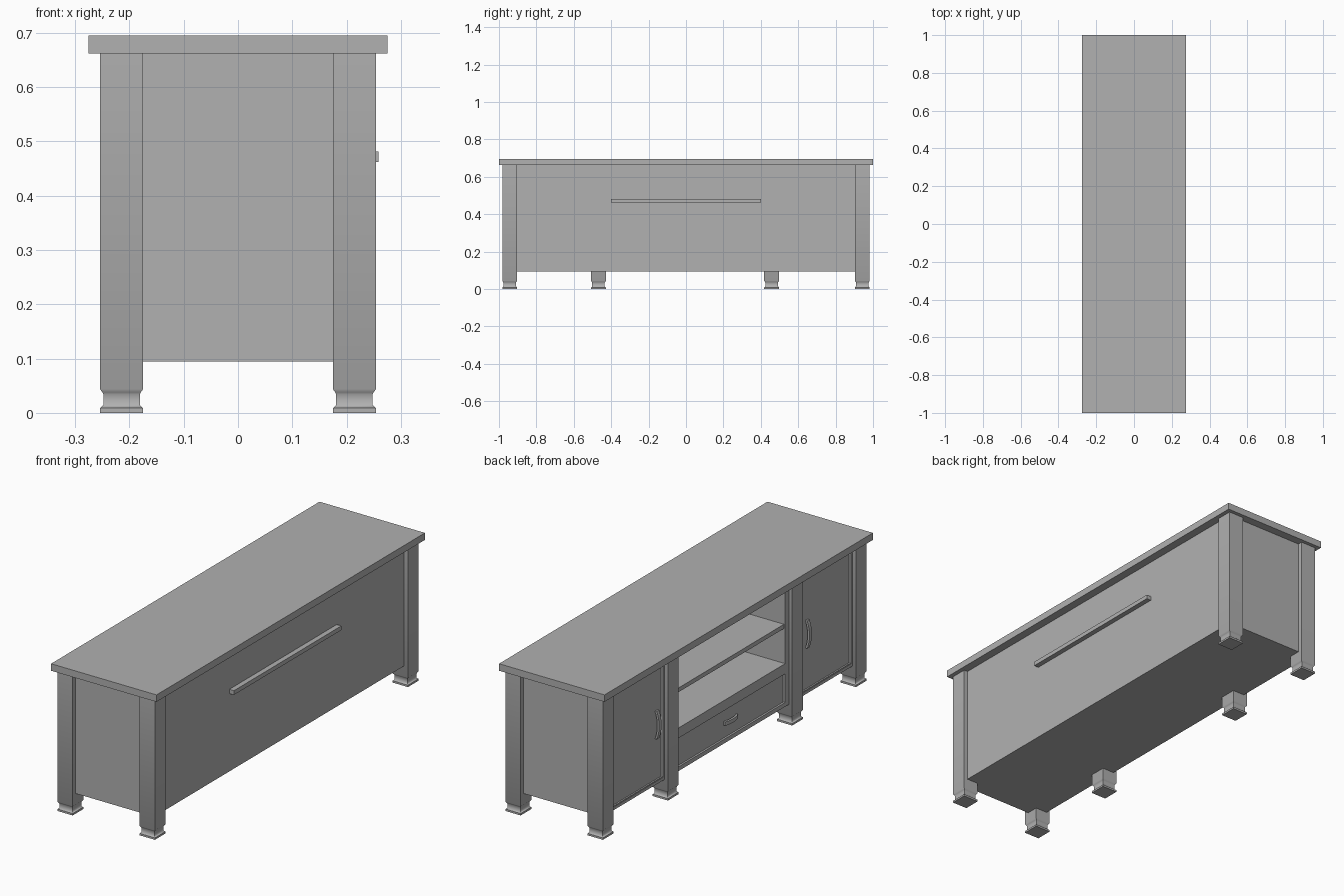
import bpy, bmesh, math
from mathutils import Vector

if "Cube" in bpy.data.objects:
    bpy.data.objects.remove(bpy.data.objects["Cube"])

# Dark neutral grey for the whole piece
GREY = bpy.data.materials.new("dark_grey")
GREY.diffuse_color = (.44, .44, .44, 1)
GREY.use_nodes = True
GREY.node_tree.nodes["Principled BSDF"].inputs["Base Color"].default_value = GREY.diffuse_color


def finish(name, bm, smooth=False):
    bmesh.ops.recalc_face_normals(bm, faces=bm.faces[:])
    me = bpy.data.meshes.new(name)
    bm.to_mesh(me)
    bm.free()
    me.materials.append(GREY)
    ob = bpy.data.objects.new(name, me)
    bpy.context.collection.objects.link(ob)
    if smooth:
        bpy.ops.object.select_all(action='DESELECT')
        ob.select_set(True)
        bpy.context.view_layer.objects.active = ob
        bpy.ops.object.shade_smooth_by_angle(angle=math.radians(42))
    return ob


def box(name, x0, x1, y0, y1, z0, z1):
    bm = bmesh.new()
    bmesh.ops.create_cube(bm, size=1)
    for v in bm.verts:
        v.co = Vector(((x0 + x1) / 2 + v.co.x * (x1 - x0),
                       (y0 + y1) / 2 + v.co.y * (y1 - y0),
                       (z0 + z1) / 2 + v.co.z * (z1 - z0)))
    return finish(name, bm)


BASE, TOP = .095, .6625


def loft(bm, rows):
    """Skin four-cornered sections and cap both ends."""
    for a, b in zip(rows, rows[1:]):
        for i in range(4):
            j = (i + 1) % 4
            bm.faces.new((a[i], a[j], b[j], b[i]))
    bm.faces.new(rows[0])
    bm.faces.new(rows[-1])


# (height, half width) steps of the square leg with its moulded foot
LEG = [(0, .0398), (.009, .0398), (.010, .0378), (.015, .0335),
       (.034, .0335), (.038, .0355), (.044, .0398), (TOP, .0398)]


def leg(name, x, y):
    bm = bmesh.new()
    loft(bm, [[bm.verts.new((x + sx * w, y + sy * w, z))
               for sx, sy in ((-1, -1), (1, -1), (1, 1), (-1, 1))] for z, w in LEG])
    return finish(name, bm, True)


def handle(name, x, y, z, length, depth, width, vertical):
    """Gently bowed bar standing out from the face towards -x."""
    n = 12
    bm = bmesh.new()
    rows = []
    for i in range(n + 1):
        t = i / n * 2 - 1
        d = depth * (1 - t * t)
        row = []
        for off, s in ((0, -1), (0, 1), (.010, 1), (.010, -1)):
            u, w = t * length / 2, s * width / 2
            p = (w, u) if vertical else (u, w)
            row.append(bm.verts.new((x - d - off, y + p[0], z + p[1])))
        rows.append(row)
    loft(bm, rows)
    return finish(name, bm, True)


def frame(name, y0, y1, z0, z1, side, rail):
    """Four bars around an opening on the door side."""
    a, b = -.237, -.215
    box(name + "_left_stile", a, b, y0, y0 + side, z0, z1)
    box(name + "_right_stile", a, b, y1 - side, y1, z0, z1)
    box(name + "_bottom_rail", a, b, y0 + side, y1 - side, z0, z0 + rail)
    box(name + "_top_rail", a, b, y0 + side, y1 - side, z1 - rail, z1)


# Top slab
box("top_slab", -.275, .275, -1, 1, TOP, .6955)

# Corner legs and the two middle legs on the door side
for x in (-.2145, .2145):
    for y in (-.9425, .9425):
        leg("corner_leg", x, y)
for y in (-.468, .458):
    leg("middle_leg", -.2145, y)

# Carcass panels
box("back_panel", .215, .235, -.96, .96, BASE, TOP)
box("bottom_panel", -.235, .215, -.96, .96, BASE, BASE + .018)
for s in (-1, 1):
    box("side_panel", -.215, .215, min(s * .96, s * .94), max(s * .96, s * .94), BASE, TOP)
    box("divider", -.235, .215, min(s * .4, s * .42), max(s * .4, s * .42), BASE, TOP)

# Door bays: frame, recessed door, bowed handle
for y0, y1, hy in ((.497, .904, .548), (-.904, -.507, -.572)):
    frame("door_frame", y0, y1, BASE, TOP, .014, .014)
    box("door", -.228, -.208, y0 + .005, y1 - .005, BASE + .005, TOP)
    handle("door_handle", -.228, hy, .372, .13, .012, .018, True)

# Open middle bay: frame, through shelf, compartment floor, drawer
for s in (-1, 1):
    box("bay_stile", -.237, -.215, min(s * .4, s * .43), max(s * .4, s * .43), BASE, TOP)
box("bay_top_rail", -.237, -.215, -.4, .4, .65, TOP)
box("shelf", -.231, .259, -.4, .4, .462, .482)
box("compartment_floor", -.237, .215, -.4, .4, .25, .298)
box("bay_bottom_rail", -.237, -.215, -.4, .4, BASE, .115)
box("drawer_front", -.228, -.208, -.398, .398, .105, .255)
handle("drawer_handle", -.228, 0, .185, .095, .008, .018, False)
